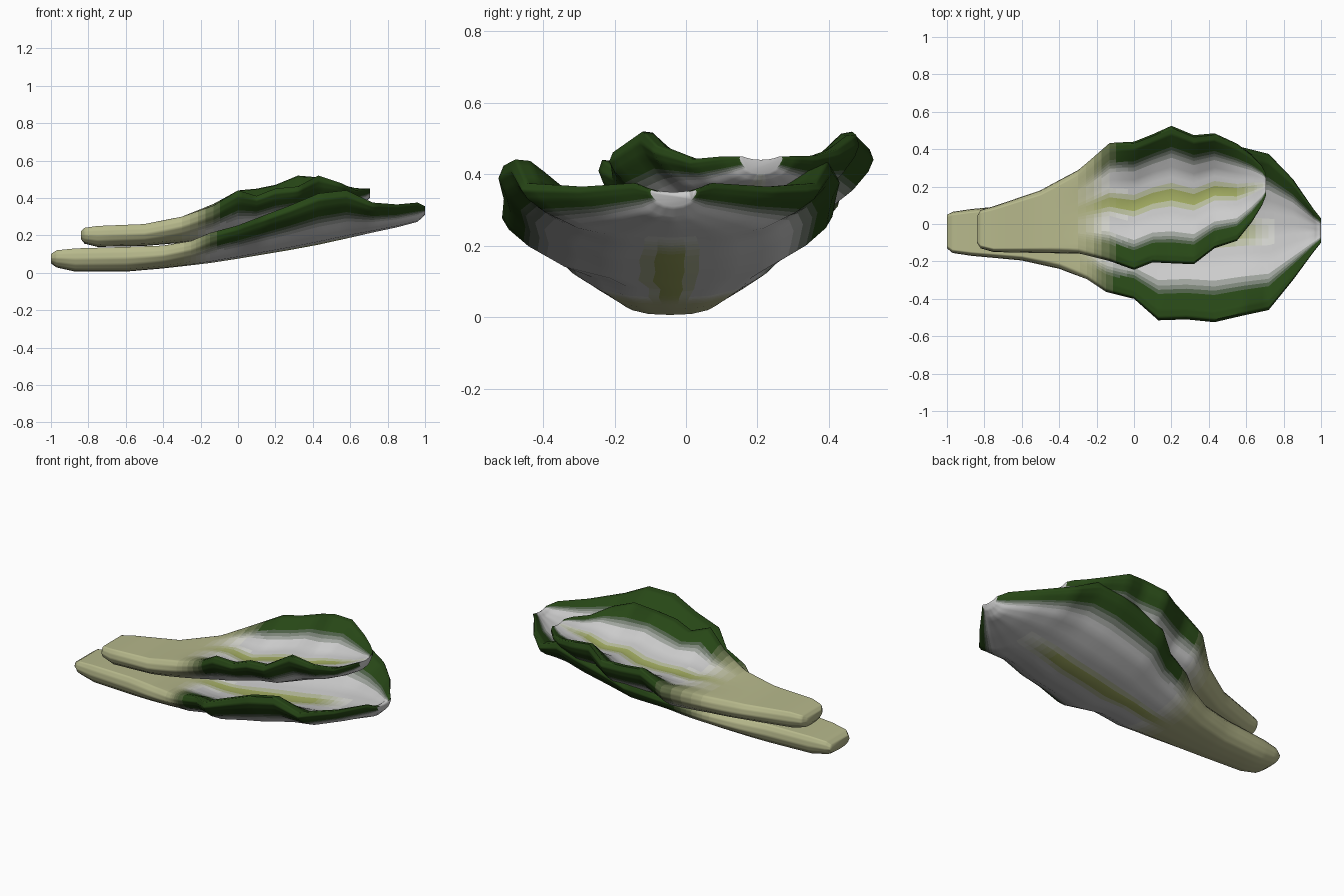
import bpy, bmesh, random

if "Cube" in bpy.data.objects:
    bpy.data.objects.remove(bpy.data.objects["Cube"])

# Section rows along each leaf: x, left y, right y, bottom z, rim z (or left rim z, right rim z)
LOWER = [(-1, -.13, .05, .05, .1), (-.97, -.155, .065, .028, .12), (-.87, -.17, .08, .006, .13),
         (-.6, -.195, .105, .006, .138), (-.4, -.24, .15, .023, .145), (-.25, -.3, .21, .04, .17),
         (-.15, -.365, .27, .052, .21), (0, -.4, .32, .075, .25), (.13, -.515, .41, .097, .3),
         (.28, -.51, .42, .122, .36), (.43, -.525, .43, .15, .42), (.58, -.49, .41, .183, .435),
         (.72, -.46, .375, .215, .375), (.85, -.3, .24, .243, .365), (.96, -.15, .08, .272, .375),
         (1, -.1, .03, .31, .355)]
UPPER = [(-.84, -.1, .04, .18, .22), (-.82, -.13, .075, .155, .24), (-.75, -.15, .095, .138, .25),
         (-.5, -.155, .18, .143, .26), (-.3, -.16, .29, .16, .3), (-.13, -.2, .435, .18, .36, .37),
         (0, -.245, .44, .205, .44, .44), (.1, -.205, .48, .225, .41, .45),
         (.2, -.21, .525, .245, .45, .47), (.32, -.215, .475, .27, .46, .52),
         (.43, -.13, .485, .29, .52, .51), (.55, -.09, .43, .33, .48, .47),
         (.63, .01, .37, .355, .45), (.685, .1, .31, .38, .45), (.705, .15, .27, .4, .45)]

# Half sections (width fraction, height fraction): outside, over the rim, back to the middle
BLADE = [(0, 0), (.35, .06), (.62, .21), (.84, .49), (.96, .72), (1, .87), (.97, 1),
         (.88, .98), (.79, .82), (.6, .46), (.34, .14), (0, 0)]
STEM = [(0, 0), (.4, .02), (.7, .1), (.9, .3), (1, .55), (.97, .8), (.9, .93),
        (.75, 1), (.6, 1), (.4, 1), (.2, 1), (0, 1)]
RIM = 6          # index of the last outside point
SUB = 4          # subdivisions between section points and rows

WHITE, STALK, RIB, GREEN = (.74, .74, .74), (.47, .48, .26), (.36, .41, .12), (.02, .062, .008)


def mix(a, b, t):
    return tuple(p + (q - p) * t for p, q in zip(a, b))


def ramp(v, lo, hi):
    t = max(0, min(1, (v - lo) / (hi - lo)))
    return t * t * (3 - 2 * t)


def refine(rows):
    out = [mix(a, b, k / SUB) for a, b in zip(rows, rows[1:]) for k in range(SUB)]
    return out + [tuple(rows[-1])]


def material(color):
    color = tuple(round(c, 3) for c in color)
    name = "leaf_%s_%s_%s" % color
    m = bpy.data.materials.get(name) or bpy.data.materials.new(name)
    m.diffuse_color = (*color, 1)
    m.use_nodes = True
    m.node_tree.nodes["Principled BSDF"].inputs["Base Color"].default_value = m.diffuse_color
    return m


def face_color(x, f, h, inner):
    # quantised blends: stalk to blade, midrib, green margin
    q = lambda t: round(t * 8) / 8
    margin = ramp(f, .46, .74) if inner else ramp(h, .28, .6)
    rib = (1 - ramp(f, .04, .24)) * (1 - ramp(x, .5, .8))
    blade = mix(mix(WHITE, RIB, q(rib)), GREEN, q(margin) ** .6)
    return mix(STALK, blade, q(ramp(x, -.34, -.06)))


def make_leaf(name, table, seed):
    rnd = random.Random(seed)
    rows = []
    for x, y0, y1, zb, *rims in table:
        # slight ruffle of the rim
        j = .012 * ramp(x, -.3, 0) * (1 - ramp(x, .6, .7)) * (len(rims) == 1)
        rows.append((x, y0, y1, zb, rims[0] + rnd.uniform(-j, j), rims[-1] + rnd.uniform(-j, j)))
    rows = refine(rows)
    bm = bmesh.new()
    rings, info = [], []
    for x, y0, y1, zb, zl, zr in rows:
        s = ramp(x, -.5, .02)
        half = refine([mix(a, b, s) for a, b in zip(STEM, BLADE)])
        n = len(half)
        yc = (y0 + y1) / 2
        zm = (zl + zr) / 2
        thick = .09 - .035 * ramp(x, -.1, .9)
        zc = zm + (min(zb + thick, zm - .01) - zm) * s
        order = [(i, 1) for i in range(n)] + [(i, -1) for i in range(n - 2, 0, -1)]
        ring = []
        for i, side in order:
            f, h = half[i]
            ze = zm + ((zr if side > 0 else zl) - zm) * f
            base = zb if i <= RIM * SUB else zc
            ring.append(bm.verts.new((x, yc + side * f * (y1 - y0) / 2, base + (ze - base) * h)))
        rings.append(ring)
        info.append([(x, *half[i], i > RIM * SUB) for i, _ in order])

    # Skin between rings
    mats = []

    def paint(face, data):
        m = material(face_color(*data))
        if m not in mats:
            mats.append(m)
        face.material_index = mats.index(m)
        face.smooth = True

    count = len(rings[0])
    for r in range(len(rings) - 1):
        for k in range(count):
            l = (k + 1) % count
            face = bm.faces.new((rings[r][k], rings[r][l], rings[r + 1][l], rings[r + 1][k]))
            a, b = info[r][k], info[r + 1][l]
            paint(face, (*mix(a[:3], b[:3], .5), a[3] or b[3]))
    # End caps
    for ring, x in ((rings[0], rows[0][0]), (rings[-1], rows[-1][0])):
        paint(bm.faces.new(ring), (x, .4, .1, True))
    bmesh.ops.recalc_face_normals(bm, faces=bm.faces)
    mesh = bpy.data.meshes.new(name)
    bm.to_mesh(mesh)
    bm.free()
    for m in mats:
        mesh.materials.append(m)
    ob = bpy.data.objects.new(name, mesh)
    bpy.context.collection.objects.link(ob)
    bpy.context.view_layer.objects.active = ob
    ob.select_set(True)
    bpy.ops.object.shade_smooth_by_angle(angle=1.3)
    ob.select_set(False)


make_leaf("lower_leaf", LOWER, 3)
make_leaf("upper_leaf", UPPER, 8)
